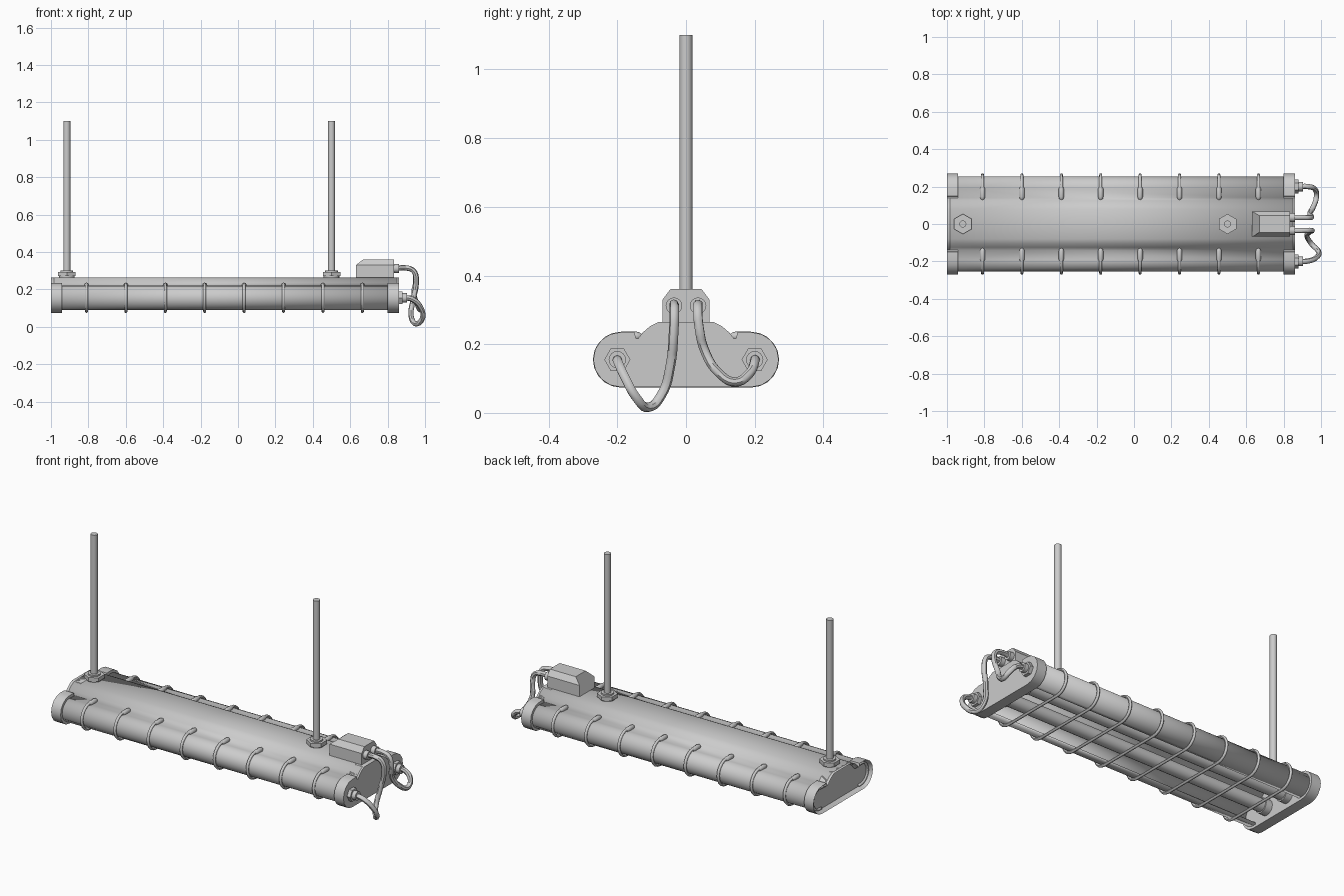
import bpy, bmesh
from math import sin, cos, pi, radians
from mathutils import Matrix

if "Cube" in bpy.data.objects:
    bpy.data.objects.remove(bpy.data.objects["Cube"])


def finish(name, bm, angle=35):
    me = bpy.data.meshes.new(name)
    bm.to_mesh(me)
    bm.free()
    ob = bpy.data.objects.new(name, me)
    bpy.context.collection.objects.link(ob)
    smooth(ob, angle)
    return ob


def smooth(ob, angle=35):
    bpy.ops.object.select_all(action='DESELECT')
    ob.select_set(True)
    bpy.context.view_layer.objects.active = ob
    bpy.ops.object.shade_smooth_by_angle(angle=radians(angle))


def extrude_x(pts, x0, x1, closed=True):
    """Sweep a (y, z) profile along x; returns bmesh and the x0 end face."""
    bm = bmesh.new()
    a = [bm.verts.new((x0, y, z)) for y, z in pts]
    b = [bm.verts.new((x1, y, z)) for y, z in pts]
    n = len(pts)
    for i in range(n if closed else n - 1):
        j = (i + 1) % n
        bm.faces.new((a[i], a[j], b[j], b[i]))
    end = None
    if closed:
        end = bm.faces.new(a)
        bm.faces.new(b)
        bmesh.ops.recalc_face_normals(bm, faces=bm.faces)
    return bm, end


def cylinder(name, start, length, r, axis='X', sides=16):
    bm = bmesh.new()
    bmesh.ops.create_cone(bm, cap_ends=True, segments=sides, radius1=r, radius2=r,
                          depth=length, matrix=Matrix.Translation((0, 0, length / 2)))
    if axis == 'X':
        bmesh.ops.rotate(bm, verts=bm.verts, matrix=Matrix.Rotation(pi / 2, 3, 'Y'))
    bmesh.ops.translate(bm, verts=bm.verts, vec=start)
    return finish(name, bm)


def pipe(name, pts, r, kind='POLY', radii=None):
    cu = bpy.data.curves.new(name, 'CURVE')
    cu.dimensions = '3D'
    cu.bevel_depth = r
    cu.bevel_resolution = 2
    cu.resolution_u = 6
    cu.use_fill_caps = True
    sp = cu.splines.new(kind)
    cps = sp.bezier_points if kind == 'BEZIER' else sp.points
    cps.add(len(pts) - 1)
    for i, p in enumerate(pts):
        if kind == 'BEZIER':
            cps[i].co = p
            cps[i].handle_left_type = cps[i].handle_right_type = 'AUTO'
        else:
            cps[i].co = (*p, 1)
        if radii:
            cps[i].radius = radii[i]
    ob = bpy.data.objects.new(name, cu)
    bpy.context.collection.objects.link(ob)
    bpy.ops.object.select_all(action='DESELECT')
    ob.select_set(True)
    bpy.context.view_layer.objects.active = ob
    bpy.ops.object.convert(target='MESH')
    smooth(bpy.context.object, 45)


def arc(r, n):
    """Side lobe arc from bottom to top on the +y side."""
    return [(0.19 + r * cos(t), 0.155 + r * sin(t))
            for t in (-pi / 2 + pi * i / n for i in range(n + 1))]


def mirrored(half):
    return half + [(-y, z) for y, z in reversed(half)]


hump = [(0.14, 0.216), (0.125, 0.235), (0.105, 0.252), (0.08, 0.265)]

# housing: thin hat-shaped sheet, open underneath
bm, _ = extrude_x(mirrored([(0.17, 0.09)] + arc(0.065, 12) + hump), -0.985, 0.85, closed=False)
housing = finish("housing", bm)
sol = housing.modifiers.new("thickness", 'SOLIDIFY')
sol.thickness = 0.01
sol.offset = -1

# end caps: the left one is recessed inside its rim
cap = mirrored(arc(0.08, 8) + [(0.15, 0.235), (0.146, 0.217)] + hump)
bm, _ = extrude_x(cap, 0.80, 0.86)
finish("right_end_cap", bm)
bm, end = extrude_x(cap, -1.0, -0.94)
bmesh.ops.inset_region(bm, faces=[end], thickness=0.012, use_even_offset=True)
bmesh.ops.translate(bm, verts=end.verts, vec=(0.025, 0, 0))
finish("left_end_cap", bm)

# lamp tubes with sockets
for s, side in ((-1, "front"), (1, "back")):
    y = 0.08 * s
    cylinder(side + "_lamp_tube", (-0.92, y, 0.145), 1.70, 0.036)
    cylinder(side + "_left_socket", (-0.945, y, 0.145), 0.045, 0.043)
    cylinder(side + "_right_socket", (0.76, y, 0.145), 0.045, 0.043)

# guard wires and their clips
for i in range(8):
    x = -0.81 + i * 0.2107
    half = arc(0.073, 10) + [(0.17, 0.227)]
    path = [(-y, z) for y, z in reversed(half)] + half
    pipe(f"guard_wire_{i + 1}", [(x, y, z) for y, z in path], 0.008)
    for s, side in ((-1, "front"), (1, "back")):
        clip = [(x, s * y, 0.223) for y in (0.128, 0.135, 0.145, 0.188, 0.198)]
        pipe(f"{side}_clip_{i + 1}", clip, 0.014, radii=[0.4, 0.8, 1, 1, 0.7])

# hanging rods with hex nuts
for x, side in ((-0.915, "left"), (0.50, "right")):
    cylinder(side + "_washer", (x, 0, 0.258), 0.02, 0.042, 'Z')
    cylinder(side + "_hex_nut", (x, 0, 0.272), 0.022, 0.054, 'Z', 6)
    cylinder(side + "_collar", (x, 0, 0.29), 0.012, 0.034, 'Z')
    cylinder(side + "_hanging_rod", (x, 0, 0.27), 0.83, 0.019, 'Z', 12)

# junction box: chamfered sides and sloping left end
bm, _ = extrude_x(mirrored([(0.068, 0.26), (0.068, 0.33), (0.045, 0.361)]), 0.63, 0.835)
for v in bm.verts:
    if v.co.z > 0.35 and v.co.x < 0.7:
        v.co.x += 0.04
finish("junction_box", bm, 15)

# cable glands
for s, side in ((-1, "front"), (1, "back")):
    cylinder(side + "_tube_gland_nut", (0.855, 0.20 * s, 0.155), 0.025, 0.038, sides=6)
    cylinder(side + "_tube_gland", (0.875, 0.20 * s, 0.155), 0.028, 0.025)
    cylinder(side + "_box_gland", (0.83, 0.035 * s, 0.312), 0.03, 0.024)

# looping cables
pipe("front_cable", [(0.88, -0.20, 0.155), (0.93, -0.198, 0.148), (0.98, -0.175, 0.098),
                     (0.986, -0.145, 0.045), (0.952, -0.11, 0.016), (0.926, -0.07, 0.055),
                     (0.935, -0.045, 0.14), (0.953, -0.036, 0.235), (0.94, -0.034, 0.298),
                     (0.90, -0.035, 0.315), (0.84, -0.035, 0.312)], 0.014, 'BEZIER')
pipe("back_cable", [(0.88, 0.20, 0.155), (0.93, 0.20, 0.15), (0.968, 0.185, 0.115),
                    (0.975, 0.145, 0.09), (0.96, 0.095, 0.117), (0.94, 0.055, 0.18),
                    (0.95, 0.038, 0.25), (0.938, 0.034, 0.30),
                    (0.90, 0.035, 0.315), (0.84, 0.035, 0.312)], 0.014, 'BEZIER')
